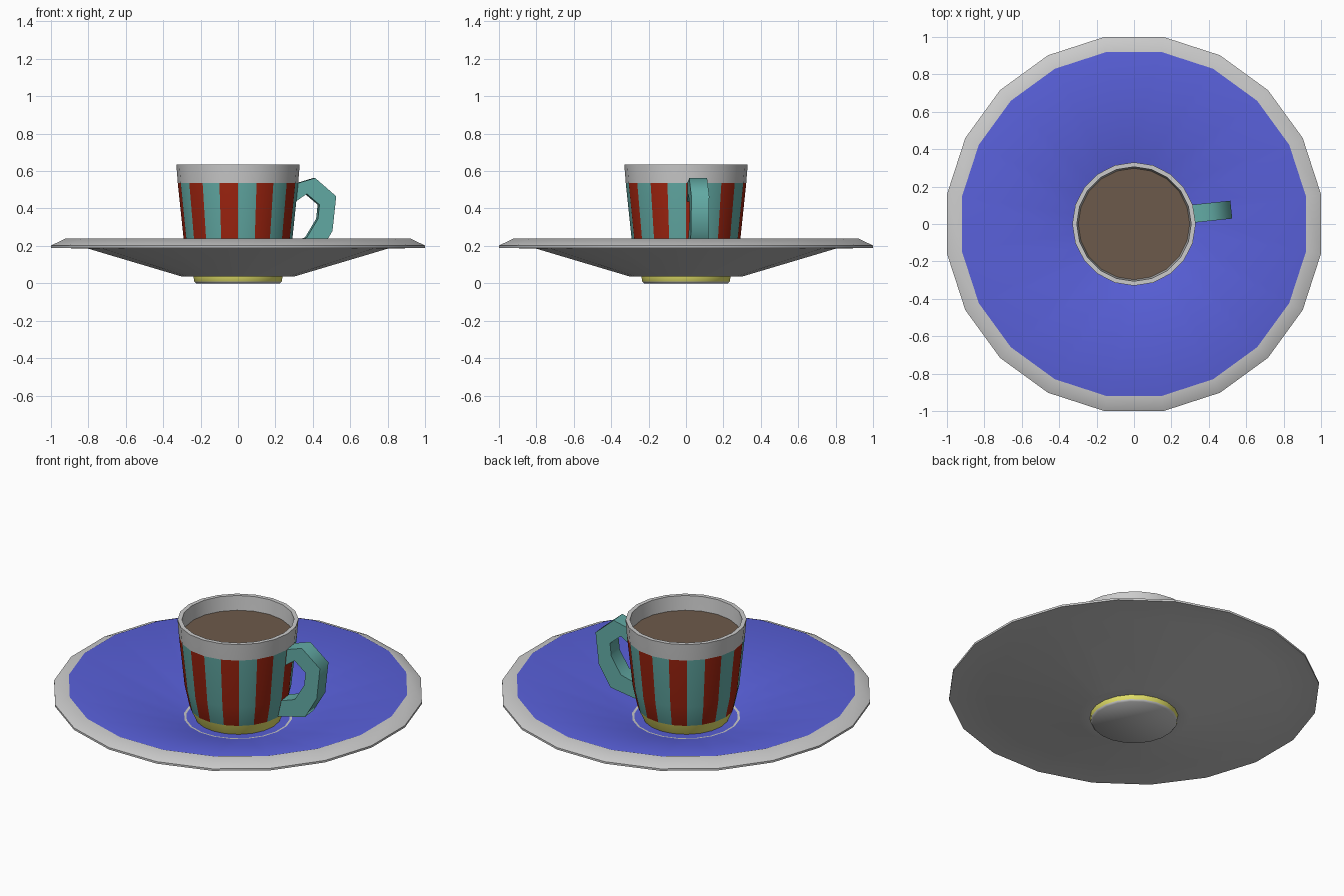
import bpy, bmesh, math

if "Cube" in bpy.data.objects:
    bpy.data.objects.remove(bpy.data.objects["Cube"])

SIDES = 20
STEP = 2 * math.pi / SIDES


def material(name, rgb):
    m = bpy.data.materials.new(name)
    m.diffuse_color = (*rgb, 1)
    m.use_nodes = True
    m.node_tree.nodes["Principled BSDF"].inputs["Base Color"].default_value = m.diffuse_color
    return m


grey = material("glaze_grey", (0.8, 0.8, 0.8))
blue = material("glaze_blue", (0.10, 0.118, 0.70))
teal = material("glaze_teal", (0.125, 0.41, 0.38))
red = material("glaze_red", (0.355, 0.018, 0.005))
yellow = material("glaze_yellow", (0.77, 0.75, 0.14))
brown = material("coffee_brown", (0.152, 0.102, 0.069))


def finish(name, bm, mats, angle=30):
    bmesh.ops.recalc_face_normals(bm, faces=bm.faces)
    mesh = bpy.data.meshes.new(name)
    bm.to_mesh(mesh)
    bm.free()
    for m in mats:
        mesh.materials.append(m)
    ob = bpy.data.objects.new(name, mesh)
    bpy.context.collection.objects.link(ob)
    bpy.ops.object.select_all(action='DESELECT')
    ob.select_set(True)
    bpy.context.view_layer.objects.active = ob
    bpy.ops.object.shade_smooth_by_angle(angle=math.radians(angle))
    return ob


def lathe(name, profile, mats, pick, start=0.0, angle=30):
    """Turn (r, z) points round z; pick(row, side) gives the slot. Both ends are capped."""
    bm = bmesh.new()
    rings = [[bm.verts.new((r * math.cos(start + STEP * j), r * math.sin(start + STEP * j), z))
              for j in range(SIDES)] for r, z in profile]
    for i in range(len(rings) - 1):
        for j in range(SIDES):
            k = (j + 1) % SIDES
            f = bm.faces.new((rings[i][j], rings[i][k], rings[i + 1][k], rings[i + 1][j]))
            f.material_index = pick(i, j)
    bm.faces.new(rings[0][::-1]).material_index = pick(-1, 0)
    bm.faces.new(rings[-1]).material_index = pick(len(rings) - 1, 0)
    return finish(name, bm, mats, angle)


# Saucer: foot, underside, rim, blue well, thin grey ring, blue centre
k = 1 / math.cos(STEP / 2)
saucer_profile = [(0.225, 0.0), (0.234, 0.01), (0.238, 0.036), (0.30, 0.036), (0.80, 0.185),
                  (1.0, 0.19), (1.0, 0.202), (0.92, 0.24), (0.293, 0.052), (0.28, 0.05)]
saucer_slots = {1: 2, 7: 1, 9: 1}
lathe("saucer", [(r * k, z) for r, z in saucer_profile], [grey, blue, yellow],
      lambda i, j: saucer_slots.get(i, 0), STEP / 2, 50)

# Cup: yellow foot band, striped wall, grey rim and inside
cup_profile = [(0.235, 0.051), (0.264, 0.115), (0.291, 0.24), (0.322, 0.535), (0.33, 0.635),
               (0.306, 0.635), (0.296, 0.53), (0.265, 0.24), (0.235, 0.12)]


def cup_slot(i, j):
    if i == 0:
        return 1
    if i in (1, 2):
        return 2 + j % 2
    return 0


lathe("cup", cup_profile, [grey, yellow, red, teal], cup_slot)

# Coffee surface
bm = bmesh.new()
bmesh.ops.create_circle(bm, cap_ends=True, segments=SIDES, radius=0.301)
bmesh.ops.translate(bm, verts=bm.verts, vec=(0, 0, 0.55))
coffee = finish("coffee", bm, [brown])
coffee.rotation_euler.z = STEP / 2

# Handle: faceted loop springing from one wall panel
outer = [(0.30, 0.53), (0.41, 0.563), (0.523, 0.465), (0.503, 0.28), (0.43, 0.155), (0.255, 0.118)]
inner = [(0.295, 0.43), (0.365, 0.478), (0.433, 0.42), (0.425, 0.345), (0.365, 0.245), (0.27, 0.215)]
W = 0.048
bm = bmesh.new()
loops = [[bm.verts.new((x, y, z)) for (x, z), y in ((o, -W), (o, W), (n, W), (n, -W))]
         for o, n in zip(outer, inner)]
for a, b in zip(loops, loops[1:]):
    for j in range(4):
        n = (j + 1) % 4
        bm.faces.new((a[j], a[n], b[n], b[j]))
bm.faces.new(loops[0])
bm.faces.new(loops[-1][::-1])
handle = finish("handle", bm, [teal], 62)
handle.rotation_euler.z = math.radians(6)
handle.location.y = 0.022
